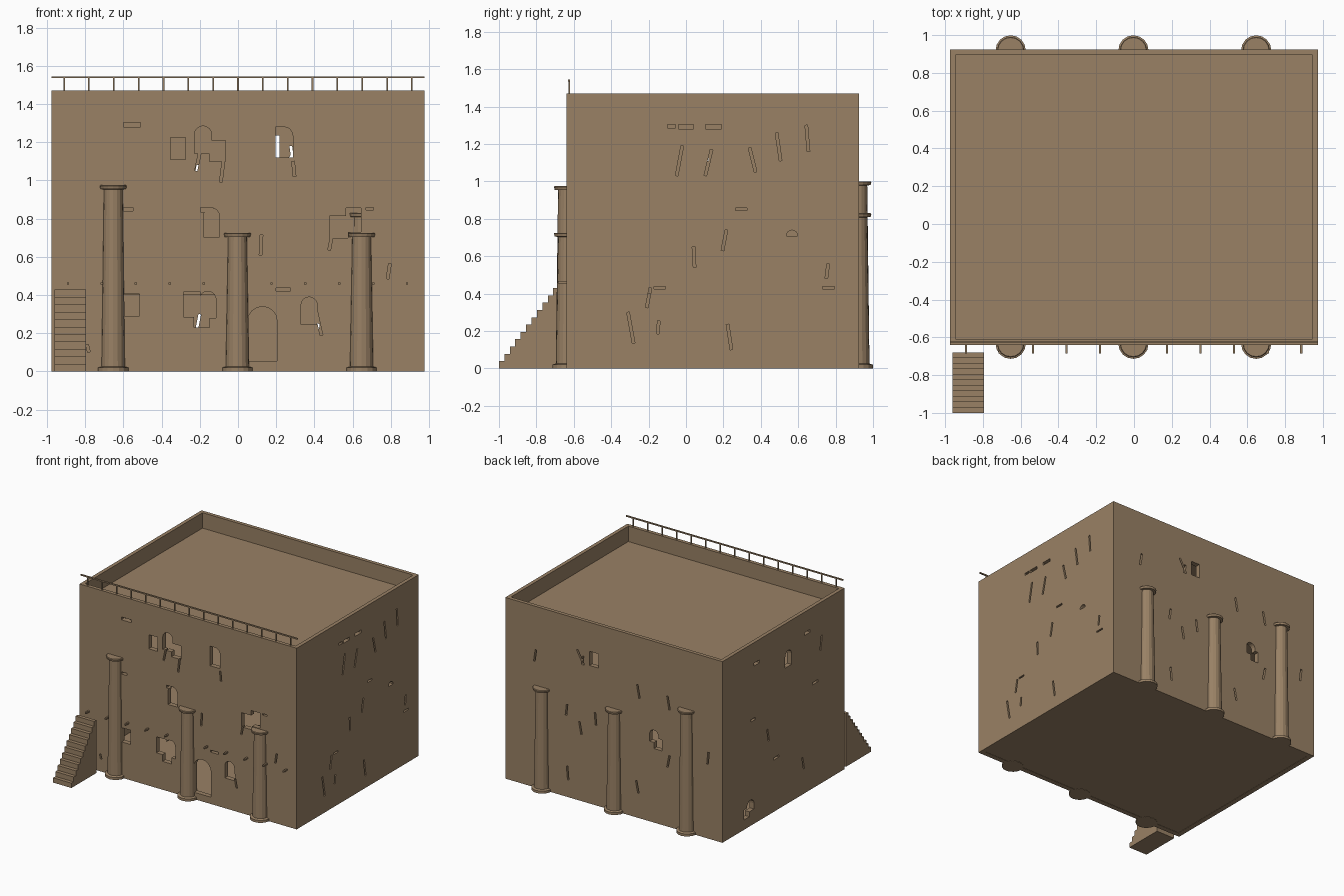
import bpy, bmesh, math
from mathutils import Vector

cube = bpy.data.objects.get("Cube")
if cube:
    bpy.data.objects.remove(cube, do_unlink=True)

stone = bpy.data.materials.new("sandstone")
stone.use_nodes = True
COLOUR = (0.32, 0.22, 0.13, 1)
stone.diffuse_color = COLOUR
stone.node_tree.nodes["Principled BSDF"].inputs["Base Color"].default_value = COLOUR

# Overall shell
X, FRONT, BACK = 0.975, -0.64, 0.925
T = 0.04
ROOF, TOP = 1.345, 1.47


def finish(name, bm):
    bmesh.ops.recalc_face_normals(bm, faces=bm.faces)
    mesh = bpy.data.meshes.new(name)
    bm.to_mesh(mesh)
    bm.free()
    mesh.materials.append(stone)
    ob = bpy.data.objects.new(name, mesh)
    bpy.context.collection.objects.link(ob)
    return ob


def add_prism(bm, pts, place, near, far):
    """Extrude a flat outline between two depths, mapped to space by place."""
    a = [bm.verts.new(place(u, z, near)) for u, z in pts]
    b = [bm.verts.new(place(u, z, far)) for u, z in pts]
    bm.faces.new(a)
    bm.faces.new(b[::-1])
    n = len(pts)
    for i in range(n):
        j = (i + 1) % n
        bm.faces.new((a[i], b[i], b[j], a[j]))


def rect(u0, u1, z0, z1):
    return [(u0, z0), (u1, z0), (u1, z1), (u0, z1)]


def arch(u0, u1, z0, z1):
    r, c = (u1 - u0) / 2, (u0 + u1) / 2
    curve = [(c + r * math.cos(math.pi * i / 8), z1 - r + r * math.sin(math.pi * i / 8))
             for i in range(9)]
    return [(u0, z0), (u1, z0)] + curve


def crack(u0, z0, u1, z1):
    d = Vector((u1 - u0, z1 - z0)).normalized()
    n = Vector((-d.y, d.x)) * 0.007
    return [(u0 - n.x, z0 - n.y), (u0 + n.x, z0 + n.y),
            (u1 + n.x, z1 + n.y), (u1 - n.x, z1 - n.y)]


def box(name, x0, x1, y0, y1, z0, z1):
    bm = bmesh.new()
    add_prism(bm, rect(x0, x1, z0, z1), lambda u, z, d: (u, d, z), y0, y1)
    return finish(name, bm)


def wall(name, u0, u1, place, holes):
    """Wall panel with windows, slots and cracks cut right through."""
    bm = bmesh.new()
    add_prism(bm, rect(u0, u1, 0, ROOF), place, 0, T)
    ob = finish(name, bm)
    bm = bmesh.new()
    for pts in holes:
        add_prism(bm, pts, place, -T, 2 * T)
    cutter = finish(name + "_cutter", bm)
    cutter.hide_render = True
    mod = ob.modifiers.new("openings", "BOOLEAN")
    mod.operation, mod.solver, mod.object = "DIFFERENCE", "EXACT", cutter
    mod.use_self = True
    graph = bpy.context.evaluated_depsgraph_get()
    cut = bpy.data.meshes.new_from_object(ob.evaluated_get(graph))
    ob.modifiers.clear()
    ob.data = cut
    bpy.data.objects.remove(cutter, do_unlink=True)


# Front wall: windows, doorway, slots, cracks
front = [rect(-.353, -.275, 1.11, 1.225), arch(-.228, -.138, 1.14, 1.285),
         rect(-.15, -.065, 1.1, 1.21), arch(.195, .287, 1.12, 1.28),
         rect(.195, .24, 1.13, 1.279),
         arch(-.18, -.097, .705, .855), rect(.48, .575, .7, .815),
         rect(.565, .645, .73, .855), rect(-.6, -.515, .29, .405),
         rect(-.285, -.195, .285, .415), arch(-.2, -.115, .28, .42),
         rect(-.23, -.15, .23, .3), arch(.33, .415, .245, .39),
         arch(.05, .205, .055, .34)]
front += [rect(-.6, -.51, 1.28, 1.303), rect(-.6, -.55, .84, .858),
          rect(.67, .71, .845, .858), rect(.2, .275, .42, .437),
          rect(-.195, -.13, .835, .858)]
front += [crack(*c) for c in [
    (-.2, 1.145, -.22, 1.05), (-.075, 1.11, -.09, .99), (.288, 1.1, .296, 1.02),
    (.123, .715, .118, .61), (.495, .73, .477, .635), (.795, .565, .783, .485),
    (.41, .31, .437, .19), (-.79, .14, -.78, .1)]]
wall("front_wall", -X, X, lambda u, z, d: (u, FRONT + d, z), front)

# Back wall
back = [rect(.14, .218, 1.12, 1.235), rect(-.43, -.36, .6, .69), arch(-.4, -.32, .65, .75)]
back += [crack(*c) for c in [
    (.7, 1.12, .715, 1.02), (.33, 1.22, .27, 1.11), (.276, 1.18, .286, 1.11),
    (-.21, 1.08, -.23, .97), (-.48, 1.06, -.5, .95), (.31, .64, .29, .54),
    (.17, .75, .16, .65), (.42, .75, .43, .66), (-.2, .3, -.22, .2),
    (-.5, .58, -.48, .48), (.42, .25, .41, .14), (-.85, .7, -.84, .6)]]
wall("back_wall", -X, X, lambda u, z, d: (u, BACK - d, z), back)

# Left wall (+x)
left = [rect(-.1, -.055, 1.285, 1.303), rect(-.04, .04, 1.28, 1.303),
        rect(.105, .19, 1.28, 1.303), rect(.265, .325, .843, .858),
        rect(-.17, -.11, .425, .438), rect(.73, .795, .425, .438),
        arch(.537, .597, .708, .739)]
left += [crack(*c) for c in [
    (-.02, 1.19, -.05, 1.03), (.137, 1.17, .103, 1.03), (.34, 1.18, .372, 1.05),
    (.484, 1.26, .506, 1.11), (.643, 1.3, .655, 1.16), (.216, .74, .195, .63),
    (.04, .65, .046, .54), (.76, .56, .75, .48), (-.31, .3, -.28, .135),
    (-.145, .255, -.152, .185), (.222, .235, .243, .1), (-.19, .43, -.21, .325)]]
wall("left_wall", FRONT + T, BACK - T, lambda u, z, d: (X - d, u, z), left)

# Right wall (-x)
right = [arch(.04, .12, 1.11, 1.24), arch(.52, .61, .12, .21), rect(.58, .65, .08, .16),
         rect(.45, .52, 1.28, 1.303), rect(-.2, -.13, 1.28, 1.303),
         rect(.5, .56, .84, .858), rect(.2, .27, .42, .438), rect(-.3, -.23, .84, .858)]
right += [crack(*c) for c in [
    (.35, .7, .33, .6), (-.35, 1.2, -.33, 1.08), (-.1, .3, -.12, .2)]]
wall("right_wall", FRONT + T, BACK - T, lambda u, z, d: (-X + d, u, z), right)

# Floor slabs and roof deck
IN = T - 0.005
for name, z0, z1 in (("ground_floor", 0.002, .05), ("middle_floor", .4, .44),
                     ("upper_floor", .86, .9), ("roof_deck", 1.305, ROOF + .002)):
    box(name, -X + IN, X - IN, FRONT + IN, BACK - IN, z0, z1)

# Parapet
P = 0.03
box("front_parapet", -X, X, FRONT, FRONT + P, ROOF, TOP)
box("back_parapet", -X, X, BACK - P, BACK, ROOF, TOP)
for side, name in ((1, "left_parapet"), (-1, "right_parapet")):
    x0, x1 = sorted((side * X, side * (X - P)))
    box(name, x0, x1, FRONT + P, BACK - P, ROOF, TOP)

# Roof railing
RY = FRONT + 0.015
box("rail", -X, X, RY - .005, RY + .005, 1.535, 1.545)
for i in range(15):
    x = -.91 + .13 * i
    box("rail_post", x - .004, x + .004, RY - .004, RY + .004, TOP - .01, 1.54)

# Projecting beam ends
for i in range(11):
    x = -.89 + .1775 * i
    box("beam_end", x - .006, x + .006, FRONT - .045, FRONT + .01, .455, .467)


# Engaged columns with base and capital, turned from a profile
def column(name, x, y, h):
    profile = [(0, 0), (.072, 0), (.072, .02), (.062, .026), (.05, h - .022),
               (.068, h - .02), (.072, h - .004), (.068, h), (0, h)]
    profile[1:3] = [(.08, 0), (.08, .02)]
    bm = bmesh.new()
    vs = [bm.verts.new((x + r, y, z)) for r, z in profile]
    es = [bm.edges.new(pair) for pair in zip(vs, vs[1:])]
    bmesh.ops.spin(bm, geom=vs + es, cent=(x, y, 0), axis=(0, 0, 1),
                   angle=math.tau, steps=16, use_duplicate=False)
    bmesh.ops.remove_doubles(bm, verts=bm.verts, dist=1e-4)
    finish(name, bm)


for x, hf, hb in ((-.653, .975, 1.0), (-.003, .725, .83), (.647, .725, .83)):
    column("front_column", x, FRONT + .006, hf)
    column("back_column", x, BACK - .006, hb)

# Outside stair
STEPS, Y0, RUN, RISE = 11, -1.0, .029, .039
outline = [(Y0, 0)]
for i in range(STEPS):
    outline += [(Y0 + RUN * i, RISE * (i + 1)), (Y0 + RUN * (i + 1), RISE * (i + 1))]
outline.append((Y0 + RUN * STEPS, 0))
bm = bmesh.new()
add_prism(bm, outline, lambda u, z, d: (d, u, z), -.96, -.795)
finish("stair", bm)
